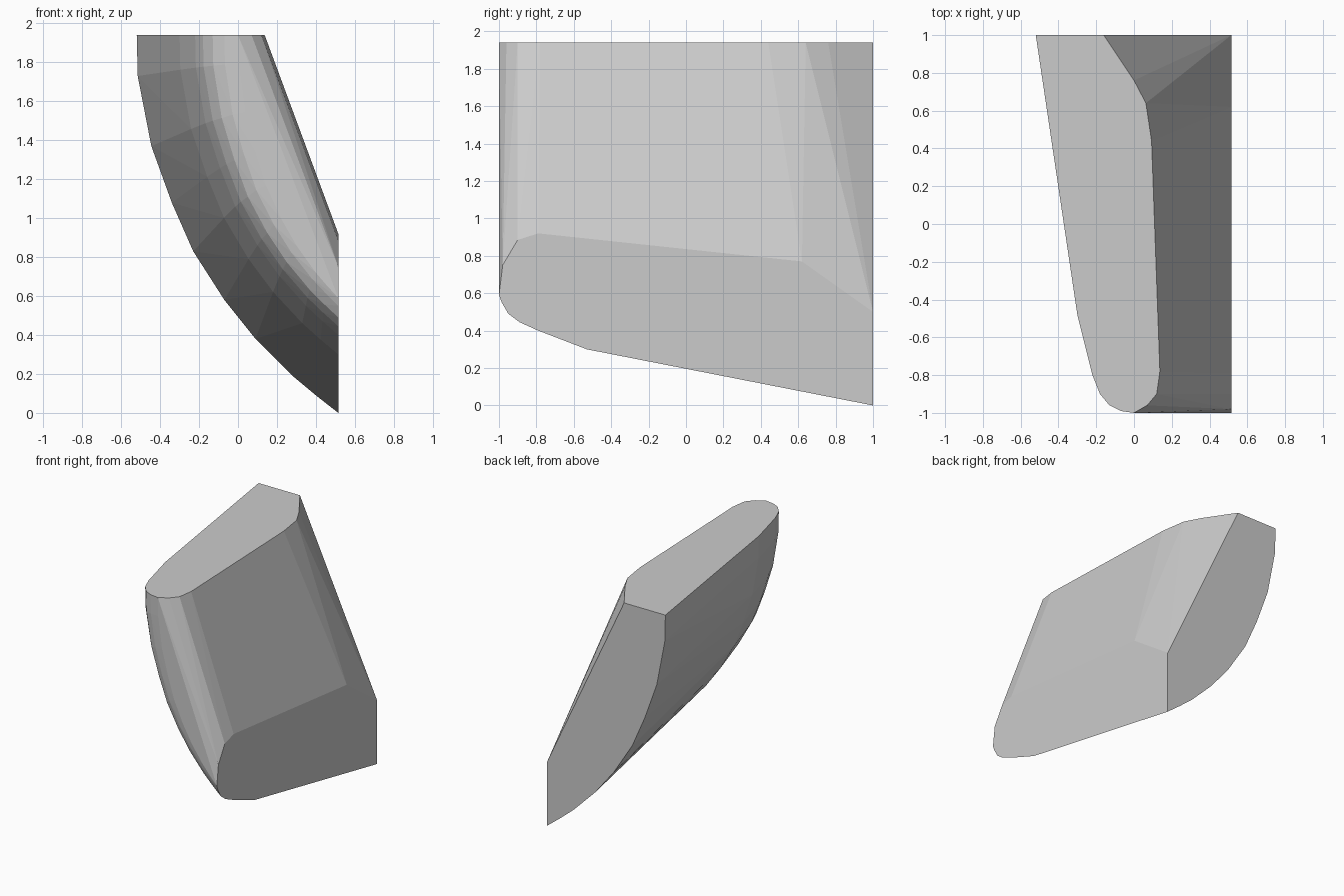
import bpy, bmesh

cube = bpy.data.objects.get("Cube")
if cube:
    bpy.data.objects.remove(cube, do_unlink=True)

END_X, TOP_Z = 0.515, 1.94

# Curved outer profile along the flat back (x, z)
back_curve = [(-0.52, 1.94), (-0.515, 1.73), (-0.445, 1.37), (-0.34, 1.08),
              (-0.23, 0.83), (-0.07, 0.58), (0.09, 0.38), (0.28, 0.19),
              (0.4, 0.09), (0.515, 0.0)]

# Ribs of the outer surface: top x, top y, end y, end z
ribs = [(-0.52, 1, 1, 0), (-0.3, -0.48, -0.53, 0.3), (-0.22, -0.8, -0.79, 0.4),
        (-0.18, -0.9, -0.89, 0.445), (-0.13, -0.96, -0.95, 0.49),
        (-0.07, -0.99, -0.985, 0.55), (0, -1, -1, 0.59)]

# Inner outline of the top cap (x, y) and the end cap (y, z)
top_inner = [(0.07, -0.96), (0.12, -0.9), (0.137, -0.78), (0.093, 0.44),
             (0.063, 0.64), (0, 0.76), (-0.16, 1)]
end_inner = [(-0.98, 0.75), (-0.9, 0.885), (-0.79, 0.92), (0.62, 0.77), (1, 0.5)]


def rib_points(x0, y0, y1, z1):
    """Fit the back curve between the top cap and the end cap."""
    first_x = back_curve[0][0]
    for x, z in back_curve:
        u = (x - first_x) / (END_X - first_x)
        v = z / TOP_Z
        yield (x0 + u * (END_X - x0), y0 + u * (y1 - y0), z1 + v * (TOP_Z - z1))


points = [p for rib in ribs for p in rib_points(*rib)]
points += [(x, y, TOP_Z) for x, y in top_inner]
points += [(END_X, y, z) for y, z in end_inner]

# Solid skin stretched over the ribs and caps
bm = bmesh.new()
for p in points:
    bm.verts.new(p)
result = bmesh.ops.convex_hull(bm, input=bm.verts)
loose = {g for g in result["geom_interior"] + result["geom_unused"]
         if isinstance(g, bmesh.types.BMVert) and not g.link_faces}
bmesh.ops.delete(bm, geom=list(loose), context="VERTS")
bmesh.ops.dissolve_limit(bm, angle_limit=0.01, verts=bm.verts, edges=bm.edges)
bmesh.ops.recalc_face_normals(bm, faces=bm.faces)
mesh = bpy.data.meshes.new("curved_wedge")
bm.to_mesh(mesh)
bm.free()
wedge = bpy.data.objects.new("curved_wedge", mesh)
bpy.context.collection.objects.link(wedge)

# Plain grey material
grey = bpy.data.materials.new("light_grey")
grey.use_nodes = True
colour = (0.6, 0.6, 0.6, 1)
grey.diffuse_color = colour
grey.node_tree.nodes["Principled BSDF"].inputs["Base Color"].default_value = colour
mesh.materials.append(grey)
